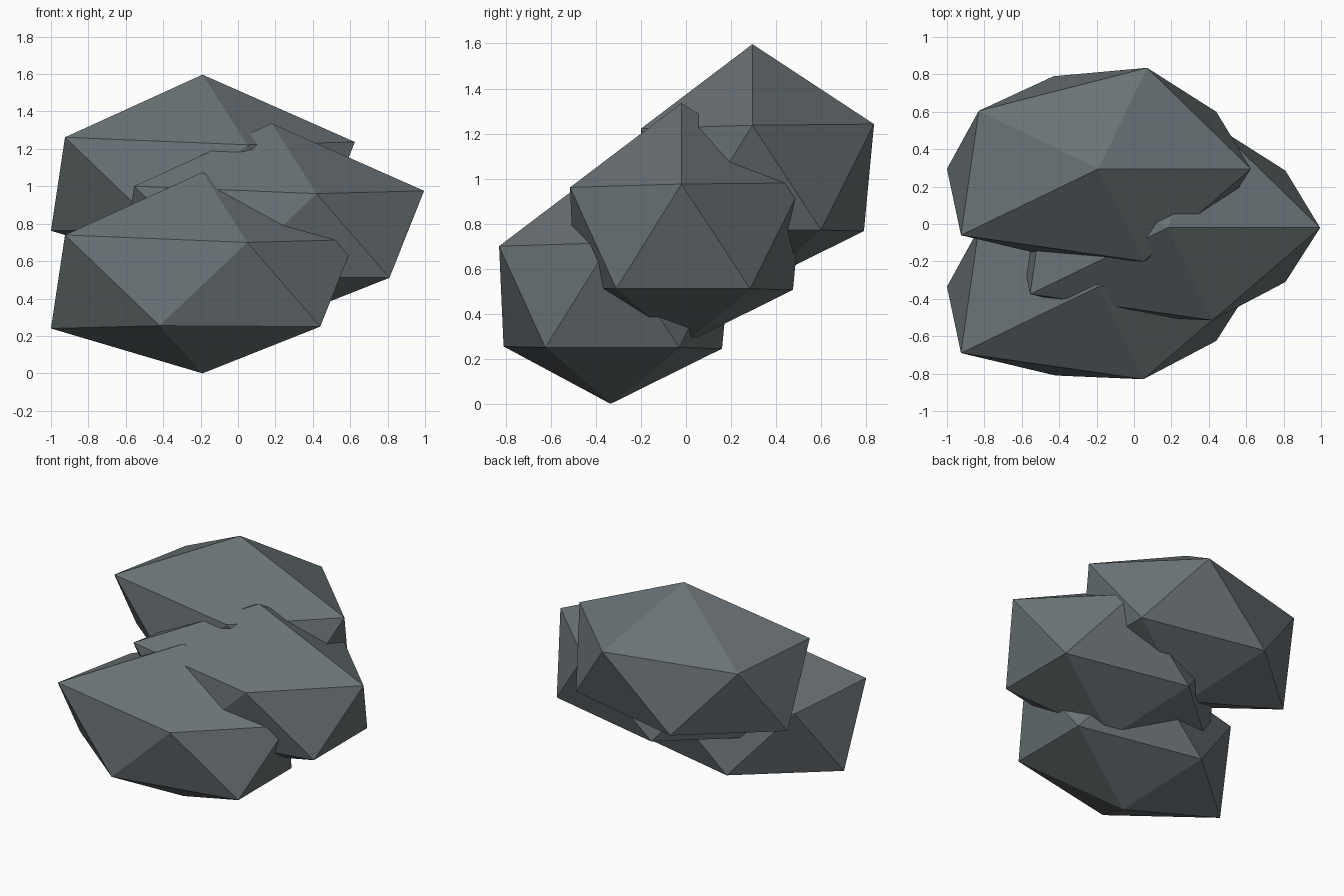
import bpy
import bmesh
from mathutils import Vector

cube = bpy.data.objects.get("Cube")
if cube:
    bpy.data.objects.remove(cube, do_unlink=True)

# Slate grey stone
stone = bpy.data.materials.new("slate_grey")
stone.use_nodes = True
colour = (0.145, 0.17, 0.18, 1.0)
stone.diffuse_color = colour
stone.node_tree.nodes["Principled BSDF"].inputs["Base Color"].default_value = colour

# Boulder outline: two staggered five-point rings between two poles
BOTTOM = (-0.19, -0.335, 0.0)
TOP = (-0.19, -0.335, 1.075)
LOWER = [(0.44, -0.625, 0.25), (0.44, -0.03, 0.25), (-0.43, 0.16, 0.245),
         (-1.0, -0.335, 0.24), (-0.42, -0.81, 0.255)]
UPPER = [(0.625, -0.335, 0.715), (0.07, 0.205, 0.72), (-0.83, -0.025, 0.715),
         (-0.925, -0.69, 0.74), (0.05, -0.83, 0.70)]


def boulder_mesh():
    bm = bmesh.new()
    bottom, top = bm.verts.new(BOTTOM), bm.verts.new(TOP)
    low = [bm.verts.new(p) for p in LOWER]
    high = [bm.verts.new(p) for p in UPPER]
    for i in range(5):
        j = (i + 1) % 5
        bm.faces.new((bottom, low[j], low[i]))
        bm.faces.new((low[i], low[j], high[i]))
        bm.faces.new((low[j], high[j], high[i]))
        bm.faces.new((top, high[i], high[j]))
    bmesh.ops.recalc_face_normals(bm, faces=bm.faces)
    mesh = bpy.data.meshes.new("boulder")
    bm.to_mesh(mesh)
    bm.free()
    mesh.materials.append(stone)
    return mesh


# Three copies climbing towards the back, the middle one pushed sideways
mesh = boulder_mesh()
for step, name in enumerate(("front_boulder", "middle_boulder", "back_boulder")):
    rock = bpy.data.objects.new(name, mesh)
    rock.location = Vector((0.37 * (step % 2), 0.315 * step, 0.261 * step))
    bpy.context.collection.objects.link(rock)
